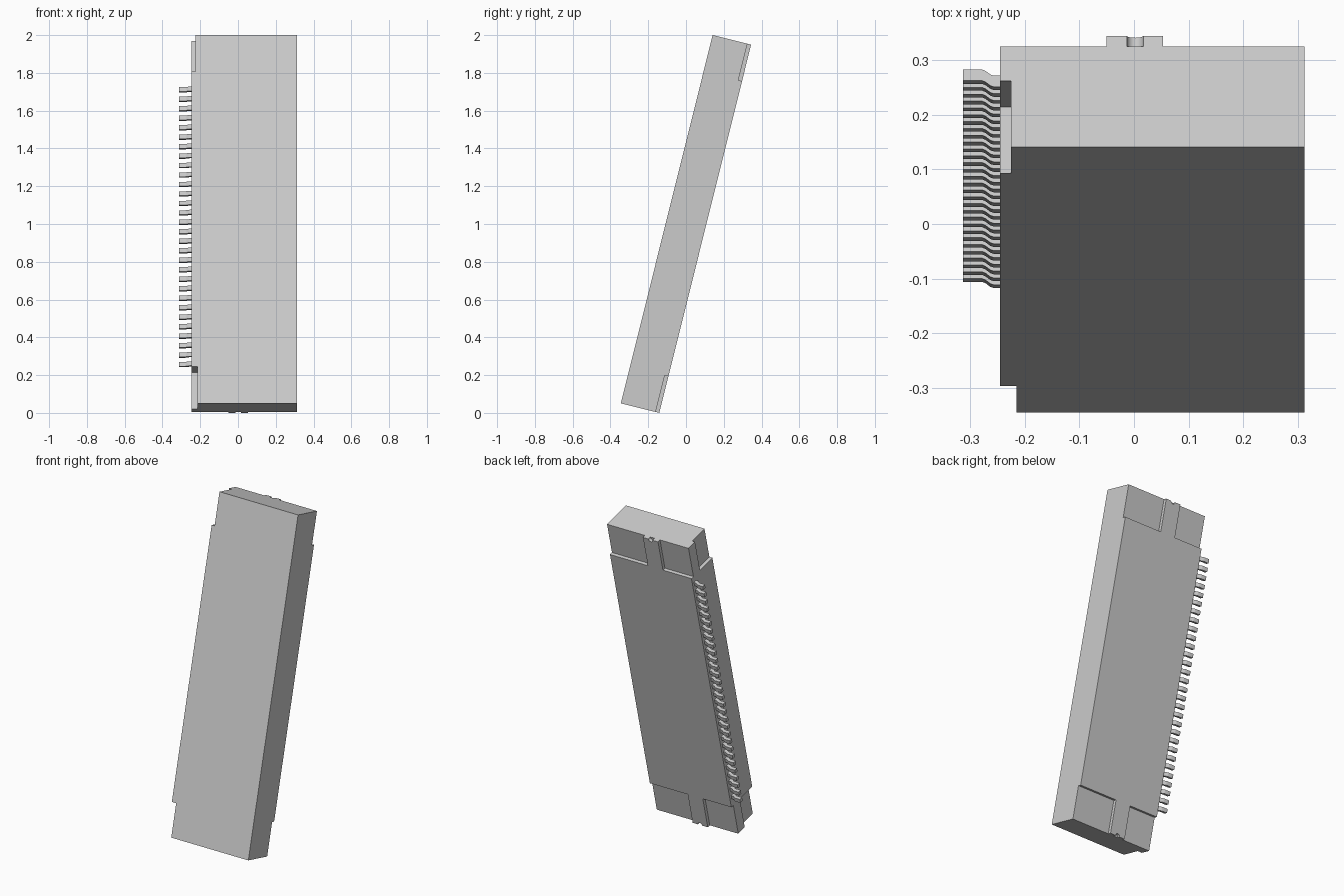
import bpy, bmesh
from math import radians, cos, sin, pi
from mathutils import Matrix

if "Cube" in bpy.data.objects:
    bpy.data.objects.remove(bpy.data.objects["Cube"])

# Slab frame: x = width, y = depth from front to back, z = length
LENGTH, DEPTH, TILT = 2.009, 0.21, radians(14)
LEFT, RIGHT = 0.312, -0.245
LOW, HIGH = 0.2, 1.81            # limits of the stepped ends
FLOOR = 0.19                     # depth of the stepped back
PLACE = (Matrix.Translation((0, -0.345, DEPTH * sin(TILT)))
         @ Matrix.Rotation(-TILT, 4, 'X'))

grey = bpy.data.materials.new("light_grey")
grey.use_nodes = True
grey.diffuse_color = (0.6, 0.6, 0.6, 1)
grey.node_tree.nodes["Principled BSDF"].inputs["Base Color"].default_value = (0.6, 0.6, 0.6, 1)


def finish(name, bm):
    bmesh.ops.recalc_face_normals(bm, faces=bm.faces)
    mesh = bpy.data.meshes.new(name)
    bm.to_mesh(mesh)
    bm.free()
    mesh.materials.append(grey)
    obj = bpy.data.objects.new(name, mesh)
    bpy.context.collection.objects.link(obj)
    obj.matrix_world = PLACE
    return obj


def box(name, x, y, z):
    bm = bmesh.new()
    size = [b - a for a, b in (x, y, z)]
    mid = [(a + b) / 2 for a, b in (x, y, z)]
    bmesh.ops.create_cube(bm, size=1, matrix=Matrix.Translation(mid) @ Matrix.Diagonal((*size, 1)))
    return finish(name, bm)


def bite(name, z):
    bm = bmesh.new()
    spot = Matrix.Translation((0.002, FLOOR + 0.05, z)) @ Matrix.Rotation(pi / 2, 4, 'X')
    bmesh.ops.create_cone(bm, cap_ends=True, segments=24, radius1=0.015, radius2=0.015,
                          depth=0.1, matrix=spot)
    return finish(name, bm)


# Main housing, with steps, corner notches and key bites cut from both ends
housing = box("housing", (RIGHT, LEFT), (0, DEPTH), (0, LENGTH))
cutters = []
for z, inner, end in (((-0.1, LOW), -0.215, 0), ((HIGH, LENGTH + 0.1), -0.225, LENGTH)):
    cutters.append(box("step_cutter_left", (0.053, 1), (FLOOR, 1), z))
    cutters.append(box("step_cutter_right", (-1, -0.05), (FLOOR, 1), z))
    cutters.append(box("notch_cutter", (-1, inner), (-1, 0.125), z))
    cutters.append(bite("bite_cutter", end))
for cutter in cutters:
    mod = housing.modifiers.new("cut", 'BOOLEAN')
    mod.operation, mod.solver, mod.object = 'DIFFERENCE', 'EXACT', cutter
bpy.context.view_layer.update()
cut = bpy.data.meshes.new_from_object(housing.evaluated_get(bpy.context.evaluated_depsgraph_get()))
housing.modifiers.clear()
housing.data = cut
for cutter in cutters:
    bpy.data.objects.remove(cutter)

# Row of cranked contact pins along the right side
PATH = [(-0.235, 0.173), (-0.257, 0.173), (-0.263, 0.175), (-0.272, 0.182),
        (-0.278, 0.1845), (-0.313, 0.1845)]
THICK, WIDTH, PITCH, COUNT = 0.021, 0.024, 0.0517, 30
bm = bmesh.new()
for i in range(COUNT):
    z = 0.26 + i * PITCH - WIDTH / 2
    outline = PATH + [(x, y + THICK) for x, y in reversed(PATH)]
    face = bm.faces.new([bm.verts.new((x, y, z)) for x, y in outline])
    top = bmesh.ops.extrude_face_region(bm, geom=[face])["geom"]
    bmesh.ops.translate(bm, vec=(0, 0, WIDTH),
                        verts=[v for v in top if isinstance(v, bmesh.types.BMVert)])
pins = finish("contact_pins", bm)

# Smooth the curved cuts and bends, keeping edges sharp
bpy.ops.object.select_all(action='DESELECT')
for obj in (housing, pins):
    obj.select_set(True)
bpy.context.view_layer.objects.active = housing
bpy.ops.object.shade_smooth_by_angle(angle=radians(35))
